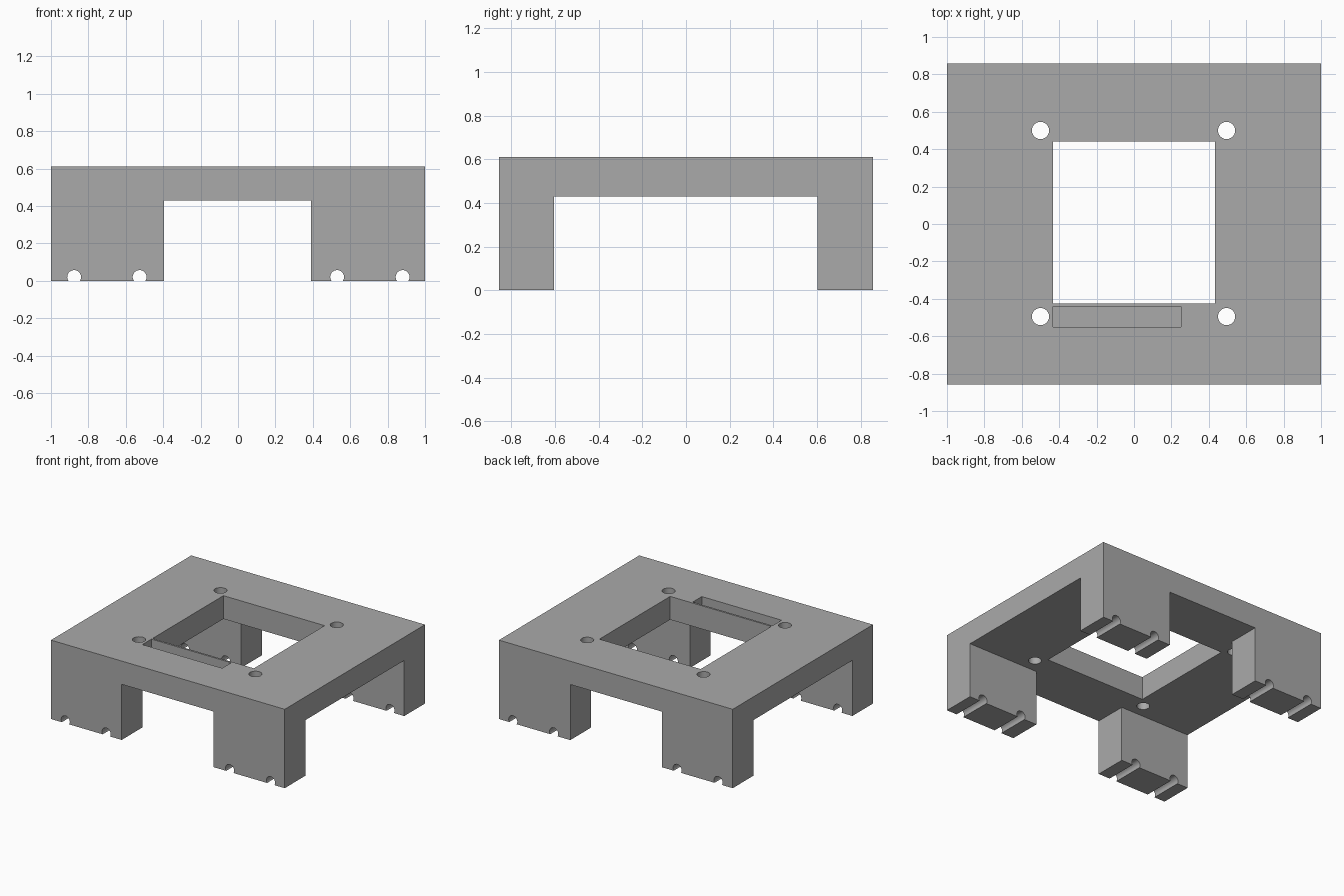
import bpy
from math import pi

default = bpy.data.objects.get("Cube")
if default:
    bpy.data.objects.remove(default, do_unlink=True)

# Single grey material
grey = bpy.data.materials.new("plain grey")
grey.use_nodes = True
colour = (0.4, 0.4, 0.4, 1)
grey.diffuse_color = colour
grey.node_tree.nodes["Principled BSDF"].inputs["Base Color"].default_value = colour


def box(name, x, y, z):
    """Box spanning the (low, high) range on each axis."""
    bpy.ops.mesh.primitive_cube_add(size=1)
    ob = bpy.context.object
    ob.name = name
    for v in ob.data.vertices:
        for i, (lo, hi) in enumerate((x, y, z)):
            v.co[i] = lo if v.co[i] < 0 else hi
    ob.data.materials.append(grey)
    return ob


def rod(name, radius, length, location, rotation=(0, 0, 0)):
    bpy.ops.mesh.primitive_cylinder_add(vertices=48, radius=radius, depth=length,
                                        location=location, rotation=rotation)
    ob = bpy.context.object
    ob.name = name
    ob.data.materials.append(grey)
    return ob


def cut(target, cutter):
    mod = target.modifiers.new("cut", "BOOLEAN")
    mod.operation = "DIFFERENCE"
    mod.solver = "EXACT"
    mod.object = cutter
    bpy.context.view_layer.objects.active = target
    bpy.ops.object.modifier_apply(modifier=mod.name)
    bpy.data.objects.remove(cutter, do_unlink=True)


TOP, UNDER, HALF_Y = 0.61, 0.43, 0.857

# Solid block that becomes the table-like stand
stand = box("stand", (-1, 1), (-HALF_Y, HALF_Y), (0, TOP))

# Openings between the four legs
cut(stand, box("front_gap", (-0.395, 0.39), (-2, 2), (-1, UNDER)))
cut(stand, box("side_gap", (-2, 2), (-0.605, 0.603), (-1, UNDER)))

# Square window and the blind slot beside it
cut(stand, box("window", (-0.433, 0.433), (-0.425, 0.44), (0.2, 1)))
cut(stand, box("slot", (-0.433, 0.25), (-0.55, -0.44), (TOP - 0.12, 1)))

# Screw holes through the top
for x in (-0.5, 0.495):
    for y in (-0.495, 0.5):
        cut(stand, rod("screw_hole", 0.046, 1, (x, y, TOP)))

# Round grooves under the feet, running front to back
for x in (-0.876, -0.526, 0.53, 0.88):
    cut(stand, rod("foot_groove", 0.037, 3, (x, 0, 0.02), (pi / 2, 0, 0)))

# Smooth the round holes, keep the corners sharp
bpy.ops.object.select_all(action="DESELECT")
stand.select_set(True)
bpy.context.view_layer.objects.active = stand
bpy.ops.object.shade_smooth_by_angle(angle=pi / 6)
